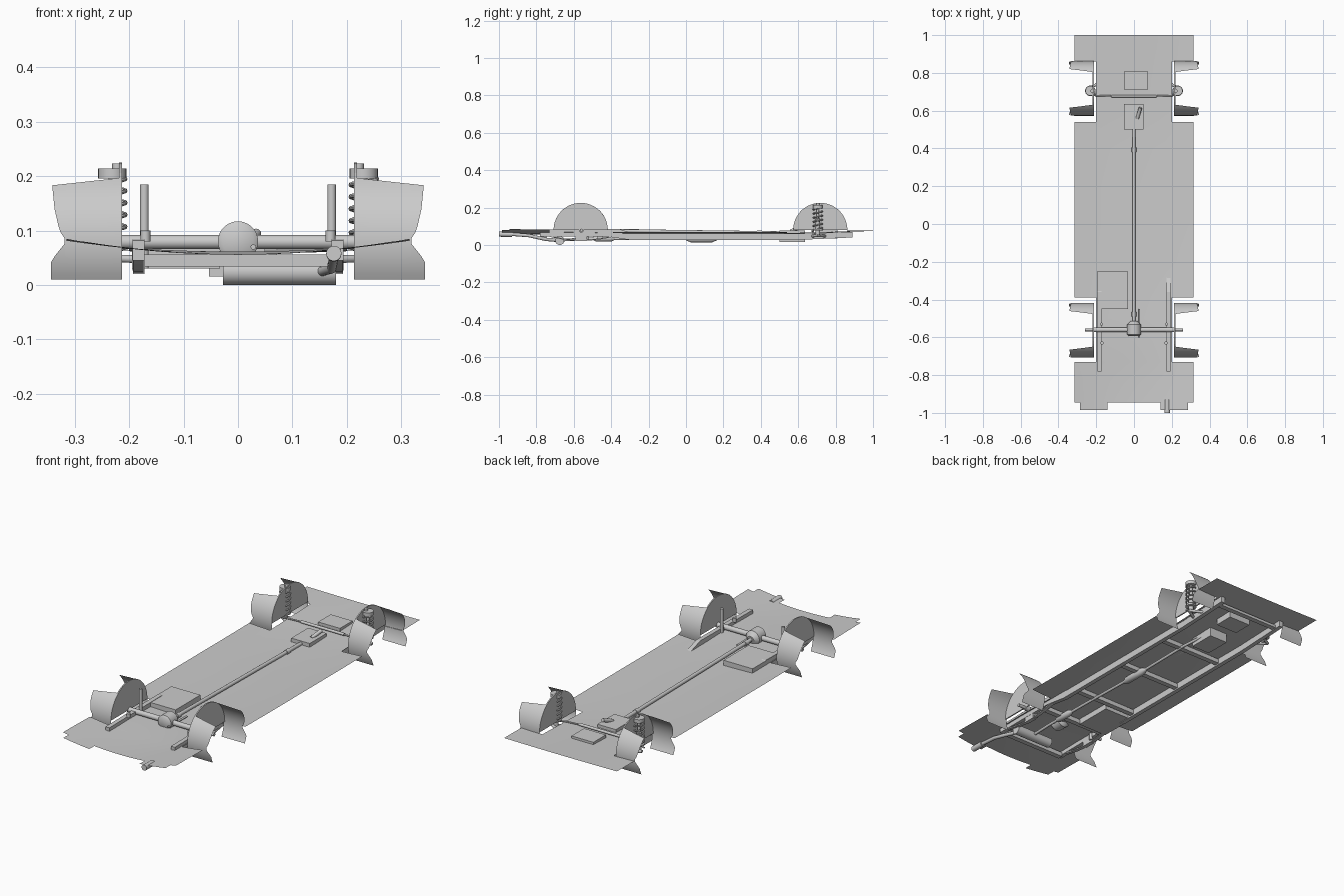
import bpy, bmesh, math
from mathutils import Vector

if "Cube" in bpy.data.objects:
    bpy.data.objects.remove(bpy.data.objects["Cube"])


def mesh_obj(name, verts, faces, smooth=None):
    me = bpy.data.meshes.new(name)
    me.from_pydata(verts, [], faces)
    bm = bmesh.new()
    bm.from_mesh(me)
    bmesh.ops.recalc_face_normals(bm, faces=bm.faces)
    bm.to_mesh(me)
    bm.free()
    ob = bpy.data.objects.new(name, me)
    bpy.context.collection.objects.link(ob)
    if smooth:
        for o in bpy.context.selected_objects:
            o.select_set(False)
        ob.select_set(True)
        bpy.context.view_layer.objects.active = ob
        bpy.ops.object.shade_smooth_by_angle(angle=math.radians(smooth))
    return ob


def box(name, x0, x1, y0, y1, z0, z1):
    v = [(x, y, z) for x in (x0, x1) for y in (y0, y1) for z in (z0, z1)]
    f = [(0, 1, 3, 2), (4, 6, 7, 5), (0, 4, 5, 1), (2, 3, 7, 6), (0, 2, 6, 4), (1, 5, 7, 3)]
    return mesh_obj(name, v, f)


def prism(name, prof, x0, x1):
    n = len(prof)
    v = [(x, y, z) for x in (x0, x1) for y, z in prof]
    f = [tuple(range(n)), tuple(range(n, 2 * n))]
    f += [(i, (i + 1) % n, n + (i + 1) % n, n + i) for i in range(n)]
    return mesh_obj(name, v, f)


def tube(name, pts, r, n=16):
    """Swept round bar through points; r is a number or one radius per point."""
    pts = [Vector(p) for p in pts]
    rs = r if isinstance(r, (list, tuple)) else [r] * len(pts)
    v, f = [], []
    for i, p in enumerate(pts):
        d = (pts[min(i + 1, len(pts) - 1)] - pts[max(i - 1, 0)]).normalized()
        a = d.cross(Vector((0, 0, 1)))
        a = a.normalized() if a.length > 1e-3 else Vector((1, 0, 0))
        b = d.cross(a)
        for k in range(n):
            t = 2 * math.pi * k / n
            v.append(p + (a * math.cos(t) + b * math.sin(t)) * rs[i])
    for i in range(len(pts) - 1):
        for k in range(n):
            j = (k + 1) % n
            f.append((i * n + k, i * n + j, (i + 1) * n + j, (i + 1) * n + k))
    f += [tuple(range(n)), tuple(range(len(v) - n, len(v)))]
    return mesh_obj(name, v, f, 40)


def lerp(keys, t):
    for (a, va), (b, vb) in zip(keys, keys[1:]):
        if t <= b:
            return va + (vb - va) * (t - a) / (b - a)
    return keys[-1][1]


# Floor pan: dished sheet with wheel cut-outs and two rear tabs
MID = [(-.985, .057), (-.8, .055), (-.6, .062), (-.35, .058), (.5, .058), (.86, .07), (1, .075)]
EDGE = [(-.985, .085), (-.8, .083), (-.6, .078), (-.35, .068), (.5, .068), (.86, .076), (1, .077)]


def floor_z(x, y):
    m = lerp(MID, y)
    return m + (lerp(EDGE, y) - m) * min(1, (abs(x) / .315) ** 2)


half = [.05, .1, .14, .17, .2, .24, .285, .315]
xs = [-h for h in reversed(half)] + [0] + half
ys = [-.985, -.945, -.84, -.73, -.62, -.5, -.39, -.2, 0, .2, .4, .54, .65, .75, .86, .93, 1]


def inside(x, y):
    x = abs(x)
    if y < -.945:
        return .14 < x < .285
    if -.73 < y < -.39 or .54 < y < .86:
        return x < .2
    return True


nx = len(xs)
verts = [(x, y, floor_z(x, y)) for y in ys for x in xs]
faces = []
for j in range(len(ys) - 1):
    for i in range(nx - 1):
        if inside((xs[i] + xs[i + 1]) / 2, (ys[j] + ys[j + 1]) / 2):
            faces.append((j * nx + i, j * nx + i + 1, (j + 1) * nx + i + 1, (j + 1) * nx + i))
pan = mesh_obj("floor_pan", verts, faces, 40)
bm = bmesh.new()
bm.from_mesh(pan.data)
bmesh.ops.delete(bm, geom=[v for v in bm.verts if not v.link_faces], context='VERTS')
if sum(f.normal.z for f in bm.faces) < 0:
    bmesh.ops.reverse_faces(bm, faces=bm.faces)
bm.to_mesh(pan.data)
bm.free()

# Cross members
for y in (-.76, -.46, -.22, .11, .42, .85):
    box("cross_member", -.172, .172, y - .013, y + .013, .034 if y < .8 else .042, .056)

rail = [(.89, .04), (.6, .027), (-.3, .027), (-.42, .045), (-.78, .045),
        (-.78, .082), (-.36, .086), (-.28, .06), (.6, .06), (.89, .07)]
R = .145
for s in (-1, 1):
    # Chassis rail, leaf spring and its axle block
    prism("chassis_rail", rail, s * .172, s * .194)
    tt = [i / 8 for i in range(9)]
    arc = [(-.76 + .4 * t, .022 + .03 * (2 * t - 1) ** 2) for t in tt]
    prism("leaf_spring", arc + [(y, z + .006) for y, z in reversed(arc)], s * .174, s * .192)
    box("spring_block", s * .172, s * .193, -.59, -.53, .02, .07)
    tube("rear_damper", [(s * .172, -.53, .03), (s * .172, -.53, .185)], .008)
    tube("damper_mount", [(s * .17, -.63, .08), (s * .17, -.63, .1)], .009)

    for cy, tag in ((.718, "front"), (-.563, "rear")):
        # Inner half-disc of the wheel well
        prof = [(cy + R * math.cos(math.pi * i / 24), .08 + R * math.sin(math.pi * i / 24))
                for i in range(25)]
        prism(tag + "_well_wall", prof, s * .213, s * .219)
        # Curved splash flaps ahead of and behind the wheel
        for d in (-1, 1):
            v, f = [], []
            for i in range(17):
                t = i / 16
                zo = .01 + .173 * t
                zi = .01 + .187 * t
                xo = lerp([(.01, .343), (.045, .343), (.08, .315), (.1, .328),
                           (.14, .337), (.19, .342)], zo)
                for k in range(5):
                    u = k / 4
                    z = zi + (zo - zi) * u
                    y = cy + d * math.sqrt(R * R - (z - .08) ** 2)
                    v.append((s * (.213 + (xo - .213) * u), y, z))
            for i in range(16):
                for k in range(4):
                    a = i * 5 + k
                    f.append((a, a + 1, a + 6, a + 5))
            mesh_obj(tag + "_splash_flap", v, f, 40)

    # Front strut: coil spring, rod, mounts, lower arm
    turns, n = 5, 100
    coil = [(s * .231 + .024 * math.cos(2 * math.pi * turns * i / n),
             .705 + .024 * math.sin(2 * math.pi * turns * i / n), .085 + .11 * i / n)
            for i in range(n + 1)]
    tube("coil_spring", coil, .004, 8)
    tube("strut_rod", [(s * .231, .705, .05), (s * .231, .705, .14), (s * .231, .705, .141),
                       (s * .231, .705, .2)], [.012, .012, .007, .007])
    tube("strut_mount", [(s * .231, .705, .196), (s * .231, .705, .214)], .026, 24)
    tube("strut_cap", [(s * .222, .705, .21), (s * .222, .705, .223)], .009)
    tube("spring_seat", [(s * .231, .705, .078), (s * .231, .705, .084)], .027, 24)
    for y in (.67, .75):
        tube("lower_arm", [(s * .18, y, .047), (s * .25, .71, .05)], .007)
    tube("tie_rod", [(s * .1, .677, .075), (s * .2, .68, .07), (s * .25, .69, .06)], .004, 10)

# Steering rack
tube("steering_rack", [(-.12, .677, .075), (.12, .677, .075)], .007)

# Rear axle and differential
tube("rear_axle", [(-.22, -.56, .079), (.22, -.56, .079)], .013)
tube("axle_shaft", [(-.26, -.56, .079), (.26, -.56, .079)], .008)
tube("differential", [(0, -.592, .08), (0, -.585, .08), (0, -.532, .08), (0, -.515, .078)],
     [.028, .037, .037, .018], 28)

# Drive shaft with joints
tube("drive_shaft", [(0, -.53, .078), (0, .5, .064)], .009)
for y in (-.49, .38):
    tube("shaft_joint", [(0, y, .076 - (y + .5) * .013), (0, y + .025, .076 - (y + .5) * .013)], .012)

# Gearbox, lever, engine sump, fuel tank
box("gearbox", -.053, .05, .5, .635, .016, .078)
tube("gear_lever", [(.018, .56, .075), (.034, .615, .095)], .009)
box("engine_sump", -.05, .072, .71, .81, .035, .08)
box("fuel_tank", -.195, -.033, -.45, -.252, .03, .084)

# Exhaust: front pipe, catalyst, resonator, muffler, tailpipe
tube("exhaust_pipe", [(.04, .6, .045), (.062, .45, .036), (.062, .1, .032), (.07, -.3, .034),
                      (.075, -.55, .032), (.078, -.68, .025)], .007)
tube("catalyst", [(.062, 0, .032), (.062, .025, .032), (.062, .14, .032), (.062, .165, .032)],
     [.007, .018, .018, .007])
tube("resonator", [(.072, -.5, .034), (.072, -.48, .034), (.072, -.4, .034), (.072, -.38, .034)],
     [.007, .016, .016, .007])
tube("muffler", [(-.028, -.675, .024), (.18, -.675, .024)], .024, 28)
tube("tailpipe", [(.15, -.68, .024), (.172, -.75, .03), (.176, -.84, .05), (.176, -.93, .057),
                  (.176, -.98, .058)], .009)
tube("tailpipe_tip", [(.176, -.93, .057), (.176, -1, .058)], .014, 20)

# Handbrake linkage beside the differential
tube("brake_link", [(.028, -.6, .07), (.028, -.45, .068)], .005, 10)
